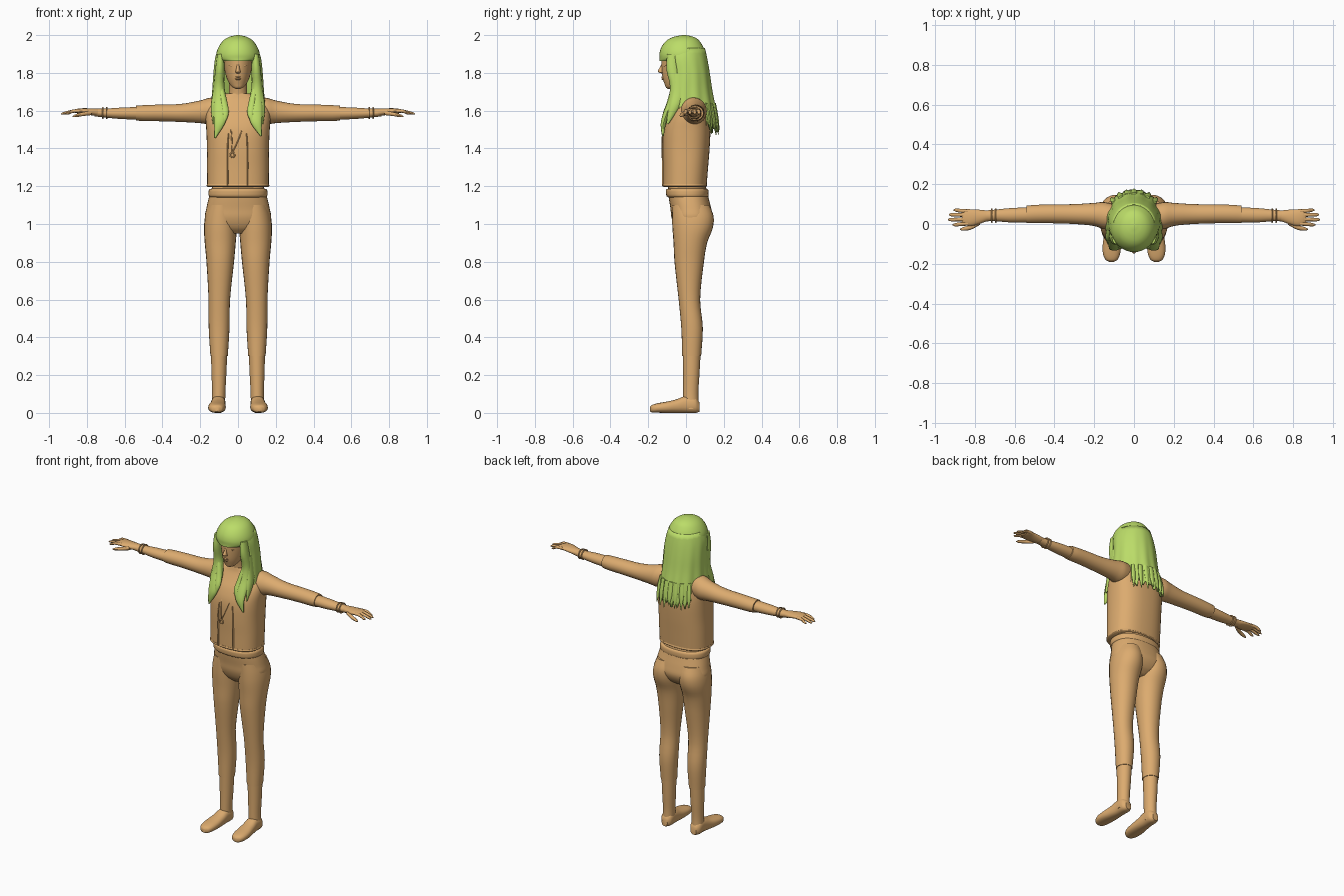
import bpy, bmesh, math, random

random.seed(4)


def material(name, rgb):
    m = bpy.data.materials.new(name)
    m.diffuse_color = (*rgb, 1)
    return m


TAN = material("tan", (0.72, 0.41, 0.16))
GREEN = material("light green", (0.50, 0.72, 0.14))


def hermite(rows, t):
    """Smoothly interpolate rows of (t, values...) at position t."""
    n = len(rows)

    def slope(i, k):
        a, b = rows[max(i - 1, 0)], rows[min(i + 1, n - 1)]
        return (b[k] - a[k]) / (b[0] - a[0])
    up = rows[-1][0] > rows[0][0]
    i = 0
    while i < n - 2 and (t > rows[i + 1][0]) == up and t != rows[i + 1][0]:
        i += 1
    a, b = rows[i], rows[i + 1]
    h = b[0] - a[0]
    s = (t - a[0]) / h
    return [(2*s**3 - 3*s*s + 1) * a[k] + (s**3 - 2*s*s + s) * h * slope(i, k)
            + (3*s*s - 2*s**3) * b[k] + (s**3 - s*s) * h * slope(i + 1, k)
            for k in range(1, len(a))]


def finish(name, bm, mat, mirror=False):
    bmesh.ops.recalc_face_normals(bm, faces=bm.faces)
    me = bpy.data.meshes.new(name)
    bm.to_mesh(me)
    bm.free()
    me.materials.append(mat)
    ob = bpy.data.objects.new(name, me)
    bpy.context.collection.objects.link(ob)
    if mirror:
        ob.modifiers.new("mirror", 'MIRROR').use_mirror_merge = False
    return ob


def loft(name, axis, rows, mat=TAN, mirror=False, n=24, p=2.0, steps=4):
    """Skin superellipse rings (t, centre a, centre b, radius a, radius b) along an axis."""
    ts = [rows[0][0]]
    for a, b in zip(rows, rows[1:]):
        ts += [a[0] + (b[0] - a[0]) * j / steps for j in range(1, steps + 1)]
    bm = bmesh.new()
    rings = []
    for t in ts:
        ca, cb, ra, rb = hermite(rows, t)
        ra, rb = max(ra, 0.001), max(rb, 0.001)
        ring = []
        for j in range(n):
            w = 2 * math.pi * j / n
            c, s = math.cos(w), math.sin(w)
            a = ca + ra * math.copysign(abs(c) ** (2 / p), c)
            b = cb + rb * math.copysign(abs(s) ** (2 / p), s)
            co = {'x': (t, a, b), 'y': (a, t, b), 'z': (a, b, t)}[axis]
            ring.append(bm.verts.new((co[0], co[1], max(co[2], 0))))
        rings.append(ring)
    for r, q in zip(rings, rings[1:]):
        for j in range(n):
            bm.faces.new((r[j], r[(j + 1) % n], q[(j + 1) % n], q[j]))
    bm.faces.new(rings[0])
    bm.faces.new(rings[-1])
    return finish(name, bm, mat, mirror)


def torus(name, loc, ra, rb, minor, axis, mirror=False):
    """Thin ring with its hole along the given axis."""
    bm = bmesh.new()
    grid = []
    for i in range(24):
        u = 2 * math.pi * i / 24
        row = []
        for j in range(8):
            v = 2 * math.pi * j / 8
            a = (ra + minor * math.cos(v)) * math.cos(u)
            b = (rb + minor * math.cos(v)) * math.sin(u)
            c = minor * math.sin(v)
            d = (c, a, b) if axis == 'x' else (a, c, b)
            row.append(bm.verts.new([loc[k] + d[k] for k in range(3)]))
        grid.append(row)
    for i in range(24):
        for j in range(8):
            k, m = (i + 1) % 24, (j + 1) % 8
            bm.faces.new((grid[i][j], grid[k][j], grid[k][m], grid[i][m]))
    return finish(name, bm, TAN, mirror)


# Jacket body, opening edges, pendant
loft("jacket", 'z', [(1.20, 0, -.007, .163, .116), (1.30, 0, -.003, .164, .120),
     (1.40, 0, 0, .164, .125), (1.50, 0, .005, .168, .124), (1.57, 0, .014, .172, .108),
     (1.62, 0, .025, .162, .088), (1.66, 0, .027, .125, .068), (1.69, 0, .02, .065, .052)],
     n=40, p=2.5)
loft("hem", 'z', [(1.197, 0, -.007, .160, .113), (1.202, 0, -.007, .166, .119),
     (1.212, 0, -.007, .164, .117)], n=40, p=2.5)
for x in (-.055, .05):
    loft("jacket_edge", 'z', [(1.2, x, -.118, .004, .008), (1.4, x, -.119, .004, .008),
         (1.48, x * .9, -.114, .004, .008)], n=8)
torus("pendant", (-.03, -.127, 1.365), .012, .012, .004, 'y')
for s in (-1, 1):
    loft("necklace_cord", 'z', [(1.375, -.03, -.126, .003, .004),
         (1.48, -.01 + s * .025, -.122, .003, .004), (1.62, s * .05, -.058, .003, .004)], n=6)

# Trousers
loft("waistband", 'z', [(1.188, 0, .006, .140, .098), (1.183, 0, .006, .152, .110),
     (1.165, 0, .007, .156, .113), (1.147, 0, .008, .154, .110), (1.140, 0, .01, .145, .102)],
     n=40, p=2.3)
loft("hips", 'z', [(1.20, 0, .005, .135, .10), (1.14, 0, .014, .154, .105),
     (1.08, 0, .026, .168, .108), (1.03, 0, .032, .174, .108), (.98, 0, .030, .140, .085),
     (.95, 0, .025, .06, .05)], n=40, p=2.3)
loft("leg", 'z', [(1.10, .085, .025, .072, .10), (1.04, .090, .036, .084, .110),
     (.98, .093, .035, .087, .107), (.90, .094, .023, .082, .089), (.80, .094, .017, .073, .078),
     (.60, .099, .018, .057, .057), (.45, .100, .032, .055, .057), (.30, .100, .030, .046, .050)],
     mirror=True, p=2.1)

# Boots
loft("boot_shaft", 'z', [(.31, .100, .030, .043, .047), (.20, .101, .028, .039, .043),
     (.10, .102, .025, .035, .040), (.02, .104, .026, .036, .042)], mirror=True)
loft("foot", 'y', [(.072, .103, .030, .020, .024), (.05, .103, .042, .036, .042),
     (0, .104, .045, .038, .045), (-.05, .107, .036, .042, .036), (-.10, .111, .030, .046, .030),
     (-.15, .113, .026, .043, .025), (-.18, .113, .022, .030, .020), (-.19, .113, .02, .012, .012)],
     mirror=True, p=2.4)

# Arms and bracelets
loft("sleeve", 'x', [(.07, .03, 1.605, .060, .068), (.15, .042, 1.598, .068, .070),
     (.20, .048, 1.594, .058, .060), (.30, .050, 1.588, .050, .048), (.42, .051, 1.588, .047, .044),
     (.50, .050, 1.587, .046, .042), (.54, .048, 1.587, .044, .039)], mirror=True)
loft("forearm", 'x', [(.52, .046, 1.586, .038, .034), (.62, .044, 1.586, .036, .030),
     (.70, .043, 1.587, .029, .024), (.76, .040, 1.590, .027, .020)], mirror=True)
for x in (.695, .715):
    torus("bracelet", (x, .042, 1.588), .033, .028, .004, 'x', True)

# Hand
loft("palm", 'x', [(.74, .041, 1.590, .027, .020), (.78, .036, 1.594, .036, .018),
     (.82, .032, 1.598, .042, .015), (.85, .034, 1.598, .040, .012), (.865, .035, 1.597, .032, .008)],
     mirror=True)
for y0, y1, tip in ((.002, -.004, .912), (.024, .022, .936), (.045, .047, .932), (.064, .070, .908)):
    loft("finger", 'x', [(.835, y0, 1.599, .010, .010), (.875, (y0 + y1) / 2, 1.597, .0095, .009),
         (tip - .012, y1, 1.586, .008, .007), (tip, y1, 1.583, .003, .003)], mirror=True, n=10)
loft("thumb", 'x', [(.775, .008, 1.588, .012, .012), (.82, -.016, 1.582, .012, .011),
     (.86, -.025, 1.573, .009, .008), (.875, -.027, 1.569, .003, .003)], mirror=True, n=10)

# Neck, head and face
loft("neck", 'z', [(1.65, 0, .02, .056, .052), (1.70, 0, .012, .048, .047), (1.78, 0, .0, .048, .050)])
loft("head", 'z', [(1.716, 0, -.085, .012, .012), (1.722, 0, -.080, .026, .026),
     (1.74, 0, -.065, .043, .048), (1.77, 0, -.040, .059, .083), (1.81, 0, -.026, .070, .102),
     (1.86, 0, -.022, .077, .108), (1.91, 0, -.02, .078, .108), (1.96, 0, -.02, .06, .08)], n=32)
loft("nose", 'z', [(1.797, 0, -.124, .006, .006), (1.803, 0, -.130, .014, .014),
     (1.811, 0, -.134, .012, .015), (1.83, 0, -.126, .008, .012), (1.85, 0, -.120, .007, .008)], n=12)
for z, r in ((1.768, .018), (1.777, .020)):
    loft("lip", 'x', [(-r, -.112, z, .004, .002), (-r / 2, -.121, z, .006, .005),
         (0, -.124, z, .007, .005), (r / 2, -.121, z, .006, .005), (r, -.112, z, .004, .002)], n=10)
loft("eye", 'x', [(.018, -.114, 1.838, .004, .001), (.025, -.115, 1.838, .006, .005),
     (.035, -.112, 1.839, .006, .006), (.045, -.104, 1.839, .006, .004),
     (.051, -.097, 1.839, .004, .001)], mirror=True, n=10)

# Hair crown with fringe
loft("hair_crown", 'z', [(1.862, 0, -.030, .092, .110), (1.875, 0, -.020, .112, .120),
     (1.90, 0, -.019, .115, .122), (1.93, 0, -.019, .106, .114), (1.96, 0, -.018, .088, .096),
     (1.98, 0, -.015, .067, .075), (1.993, 0, -.012, .040, .045), (2.0, 0, -.010, .008, .01)],
     GREEN, n=40)

# Long hair curtain around back and sides, with ragged tips
SHAPE = [(1.93, -.012, .098, .106), (1.88, -.012, .115, .118), (1.80, 0, .124, .120),
         (1.70, 0, .130, .135), (1.60, 0, .138, .155), (1.44, 0, .148, .175)]
COLS, ROWS, SPREAD = 60, 14, math.radians(112)
bm = bmesh.new()
grid = []
for i in range(COLS + 1):
    t = -SPREAD + 2 * SPREAD * i / COLS
    k = abs(t) / SPREAD
    end = 1.51 + .12 * max(0, (k - .35) / .65) + random.uniform(-.02, .02) + .022 * (i % 4 - 1.5) / 1.5
    col = []
    for j in range(ROWS + 1):
        z = 1.93 + (end - 1.93) * j / ROWS
        cy, rx, ry = hermite(SHAPE, z)
        f = 1 + .025 * math.sin(13 * t + 3 * z) * j / ROWS
        col.append(bm.verts.new((rx * f * math.sin(t), cy + ry * f * math.cos(t), z)))
    grid.append(col)
for a, b in zip(grid, grid[1:]):
    for j in range(ROWS):
        bm.faces.new((a[j], b[j], b[j + 1], a[j + 1]))
curtain = finish("hair_curtain", bm, GREEN)
solid = curtain.modifiers.new("thickness", 'SOLIDIFY')
solid.thickness, solid.offset = .012, 0

# Front locks lying over the chest, sides a little uneven
for s, low in ((-1, 1.455), (1, 1.465)):
    loft("front_lock", 'z', [(1.90, s * .092, -.07, .018, .03), (1.82, s * .096, -.07, .024, .034),
         (1.73, s * .100, -.055, .028, .030), (1.66, s * .096, -.068, .035, .026),
         (1.59, s * .092, -.100, .038, .020), (1.53, s * .098, -.120, .028, .014),
         (low, s * .122, -.122, .004, .004)], GREEN, n=16)
    loft("inner_lock", 'z', [(1.72, s * .090, -.06, .015, .02), (1.64, s * .075, -.085, .020, .018),
         (1.58, s * .068, -.112, .018, .012), (low + .055, s * .085, -.124, .003, .003)], GREEN, n=12)
    loft("outer_lock", 'z', [(1.80, s * .112, -.04, .012, .03), (1.70, s * .120, -.04, .014, .035),
         (1.62, s * .128, -.062, .016, .030), (1.53, s * .130, -.098, .004, .006)], GREEN, n=12)

# Loose tips at the back
for i in range(7):
    x = -.105 + .035 * i
    y = .172 * math.sqrt(1 - (x / .16) ** 2)
    loft("back_tip", 'z', [(1.64, x * .9, y - .022, .016, .009), (1.56, x, y - .008, .016, .009),
         (random.uniform(1.47, 1.50), x * 1.08, y + .004, .002, .002)], GREEN, n=10)

# Smooth shading with sharp creases kept
bpy.ops.object.select_all(action='SELECT')
bpy.context.view_layer.objects.active = curtain
bpy.ops.object.shade_smooth_by_angle(angle=math.radians(40))
